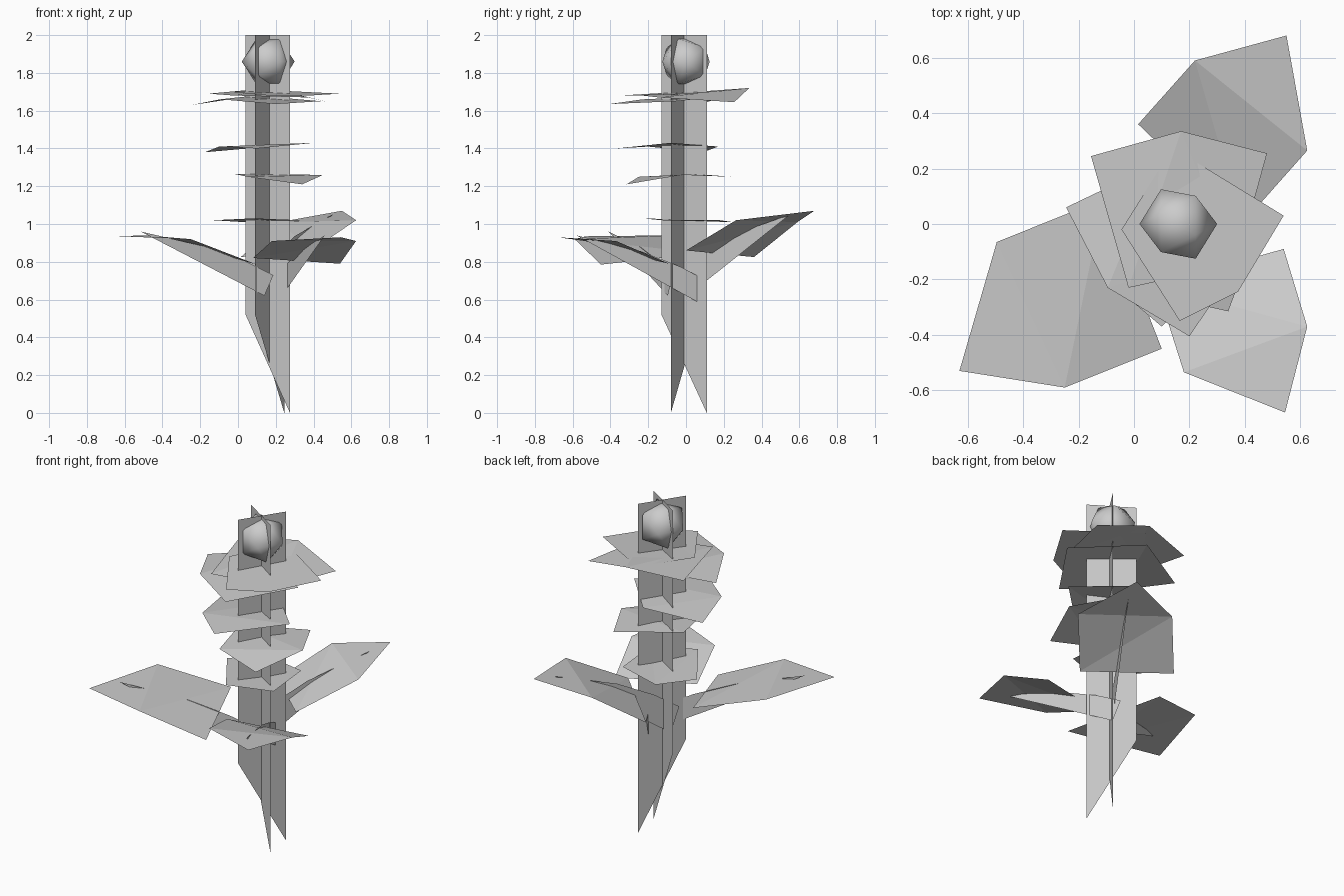
import bpy
import bmesh
from mathutils import Matrix, Vector

# Remove only the default cube
default_cube = bpy.data.objects.get("Cube")
if default_cube:
    bpy.data.objects.remove(default_cube, do_unlink=True)

# Single plain grey used on every part
grey = bpy.data.materials.new("plain_grey")
grey.use_nodes = True
colour = (0.6, 0.6, 0.6, 1.0)
grey.diffuse_color = colour
grey.node_tree.nodes["Principled BSDF"].inputs["Base Color"].default_value = colour


def add_object(name, bm):
    """Turn a bmesh into a named object with the grey material."""
    mesh = bpy.data.meshes.new(name)
    bm.to_mesh(mesh)
    bm.free()
    mesh.materials.append(grey)
    obj = bpy.data.objects.new(name, mesh)
    bpy.context.collection.objects.link(obj)
    return obj


def card(name, points):
    """Flat single-face card through the given corner points."""
    bm = bmesh.new()
    bm.faces.new([bm.verts.new(p) for p in points])
    return add_object(name, bm)


def leaf(name, *points):
    """Five-cornered leaf folded along a fan from its last corner."""
    bm = bmesh.new()
    corners = [bm.verts.new(p) for p in points]
    hub = corners[-1]
    for first, second in zip(corners[:-2], corners[1:-1]):
        bm.faces.new((hub, second, first))
    return add_object(name, bm)


def stalk(name, base, tip):
    """Upright tapering card that runs from the stem out to a leaf tip."""
    base, tip = Vector(base), Vector(tip)
    along = tip - base
    # (fraction outwards, fraction upwards)
    profile = [(0.03, 0), (1, 1), (0.48, 0.76), (0.17, 0.53), (-0.04, 0.32)]
    points = []
    for out, up in profile:
        point = base + along * out
        point.z = base.z + along.z * up
        points.append(point)
    return card(name, points)


def stem_card(name, high_end, low_end):
    """Vertical stem card whose bottom is cut on a slant."""
    card(name, [(*high_end, 0.52), (*low_end, 0), (*low_end, 2), (*high_end, 2)])


# Stem made of two crossing cards
stem_card("stem_card_across", (0.04, 0.07), (0.275, -0.08))
stem_card("stem_card_along", (0.09, -0.13), (0.245, 0.11))

# Bud at the top: a smooth twenty-sided ball lying on its side
bm = bmesh.new()
bmesh.ops.create_icosphere(bm, subdivisions=1, radius=0.14)
turn = Matrix(((0, 0, 1), (-1, 0, 0), (0, -1, 0))).to_4x4()
bm.transform(Matrix.Translation((0.16, 0, 1.86)) @ turn)
for face in bm.faces:
    face.smooth = True
add_object("bud", bm)

# Large lower leaves
leaf("large_leaf_right", (-0.63, -0.53, 0.935), (-0.495, -0.065, 0.94),
     (-0.11, 0.09, 0.845), (0.1, -0.45, 0.785), (-0.25, -0.59, 0.92))
leaf("large_leaf_front", (0.545, -0.68, 0.93), (0.18, -0.535, 0.91),
     (0.08, -0.22, 0.82), (0.54, -0.09, 0.79), (0.625, -0.37, 0.91))
leaf("large_leaf_back", (0.55, 0.68, 1.07), (0.625, 0.265, 1.02),
     (0.39, 0, 0.86), (0.015, 0.36, 0.825), (0.22, 0.59, 1.01))

# Stalks that carry the large leaves
stalk("stalk_right", (0.16, -0.086, 0.62), (-0.515, -0.41, 0.96))
stalk("stalk_front", (0.2, 0.085, 0.585), (0.46, -0.58, 0.94))
stalk("stalk_back", (0.12, -0.06, 0.58), (0.5, 0.55, 1.05))

# Small leaves up the stem, lowest first
leaf("small_leaf_low", (0.3, 0.18, 1.02), (0.33, -0.13, 1.02),
     (0.08, -0.23, 1.03), (-0.13, 0.08, 1.02), (0.03, 0.25, 1.01))
leaf("small_leaf_middle", (0.34, -0.315, 1.21), (0.05, -0.25, 1.25),
     (-0.02, 0.05, 1.265), (0.32, 0.24, 1.25), (0.45, -0.02, 1.26))
leaf("small_leaf_high", (-0.175, 0.09, 1.38), (0.17, 0.17, 1.41),
     (0.405, -0.08, 1.43), (0.1, -0.37, 1.4), (-0.1, -0.2, 1.41))

# Collar of three overlapping leaves below the bud
leaf("collar_leaf_right", (-0.245, 0.06, 1.63), (0.09, 0.22, 1.68),
     (0.44, -0.05, 1.65), (0.2, -0.405, 1.635), (-0.095, -0.23, 1.66))
leaf("collar_leaf_back", (0.48, 0.255, 1.645), (0.37, -0.145, 1.67),
     (-0.02, -0.23, 1.68), (-0.155, 0.245, 1.69), (0.17, 0.335, 1.72))
leaf("collar_leaf_left", (0.165, -0.35, 1.68), (-0.045, -0.02, 1.7),
     (0.14, 0.275, 1.71), (0.54, 0.03, 1.69), (0.375, -0.245, 1.68))
